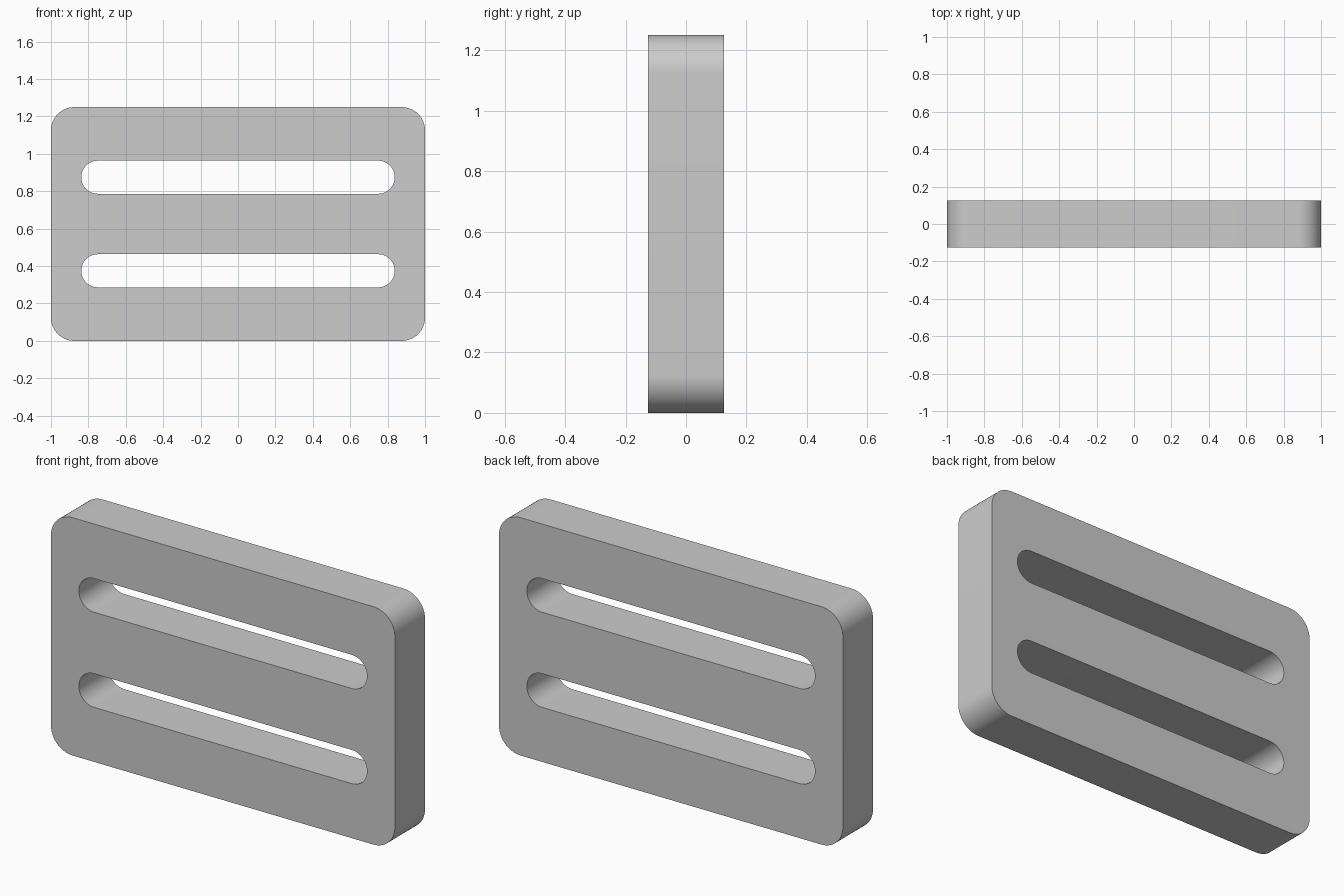
import bpy, bmesh
from math import cos, sin, pi, radians

cube = bpy.data.objects.get("Cube")
if cube:
    bpy.data.objects.remove(cube, do_unlink=True)

WIDTH, HEIGHT, DEPTH = 2.0, 1.25, 0.25
CORNER_RADIUS = 0.125
SLOT_WIDTH, SLOT_RADIUS = 1.676, 0.0885
SLOT_HEIGHTS = (0.375, 0.875)
STEPS = 16

grey = bpy.data.materials.new("light grey")
grey.use_nodes = True
colour = (0.604, 0.604, 0.604, 1)
grey.diffuse_color = colour
grey.node_tree.nodes["Principled BSDF"].inputs["Base Color"].default_value = colour


def rounded_loop(bm, width, height, radius, centre_z):
    """Closed edge loop of a rounded rectangle on the front plane."""
    points = []
    for corner, (sx, sz) in enumerate(((1, 1), (-1, 1), (-1, -1), (1, -1))):
        cx = sx * (width / 2 - radius)
        cz = centre_z + sz * (height / 2 - radius)
        for i in range(STEPS + 1):
            a = (corner + i / STEPS) * pi / 2
            points.append((cx + radius * cos(a), -DEPTH / 2, cz + radius * sin(a)))
    verts = [bm.verts.new(p) for p in points]
    return [bm.edges.new((v, verts[(i + 1) % len(verts)])) for i, v in enumerate(verts)]


# Plate outline with two round-ended slots
bm = bmesh.new()
edges = rounded_loop(bm, WIDTH, HEIGHT, CORNER_RADIUS, HEIGHT / 2)
for z in SLOT_HEIGHTS:
    edges += rounded_loop(bm, SLOT_WIDTH, 2 * SLOT_RADIUS, SLOT_RADIUS, z)
bmesh.ops.remove_doubles(bm, verts=bm.verts[:], dist=1e-5)
bmesh.ops.triangle_fill(bm, edges=bm.edges[:], use_beauty=True, normal=(0, -1, 0))

# Thicken the plate front to back
result = bmesh.ops.extrude_face_region(bm, geom=bm.faces[:], use_keep_orig=True)
back = [g for g in result["geom"] if isinstance(g, bmesh.types.BMVert)]
bmesh.ops.translate(bm, verts=back, vec=(0, DEPTH, 0))
bmesh.ops.recalc_face_normals(bm, faces=bm.faces[:])

mesh = bpy.data.meshes.new("strap_slider_plate")
bm.to_mesh(mesh)
bm.free()
mesh.materials.append(grey)
plate = bpy.data.objects.new("strap_slider_plate", mesh)
bpy.context.collection.objects.link(plate)

# Smooth round ends with crisp rims
bpy.ops.object.select_all(action="DESELECT")
plate.select_set(True)
bpy.context.view_layer.objects.active = plate
bpy.ops.object.shade_smooth_by_angle(angle=radians(30))
